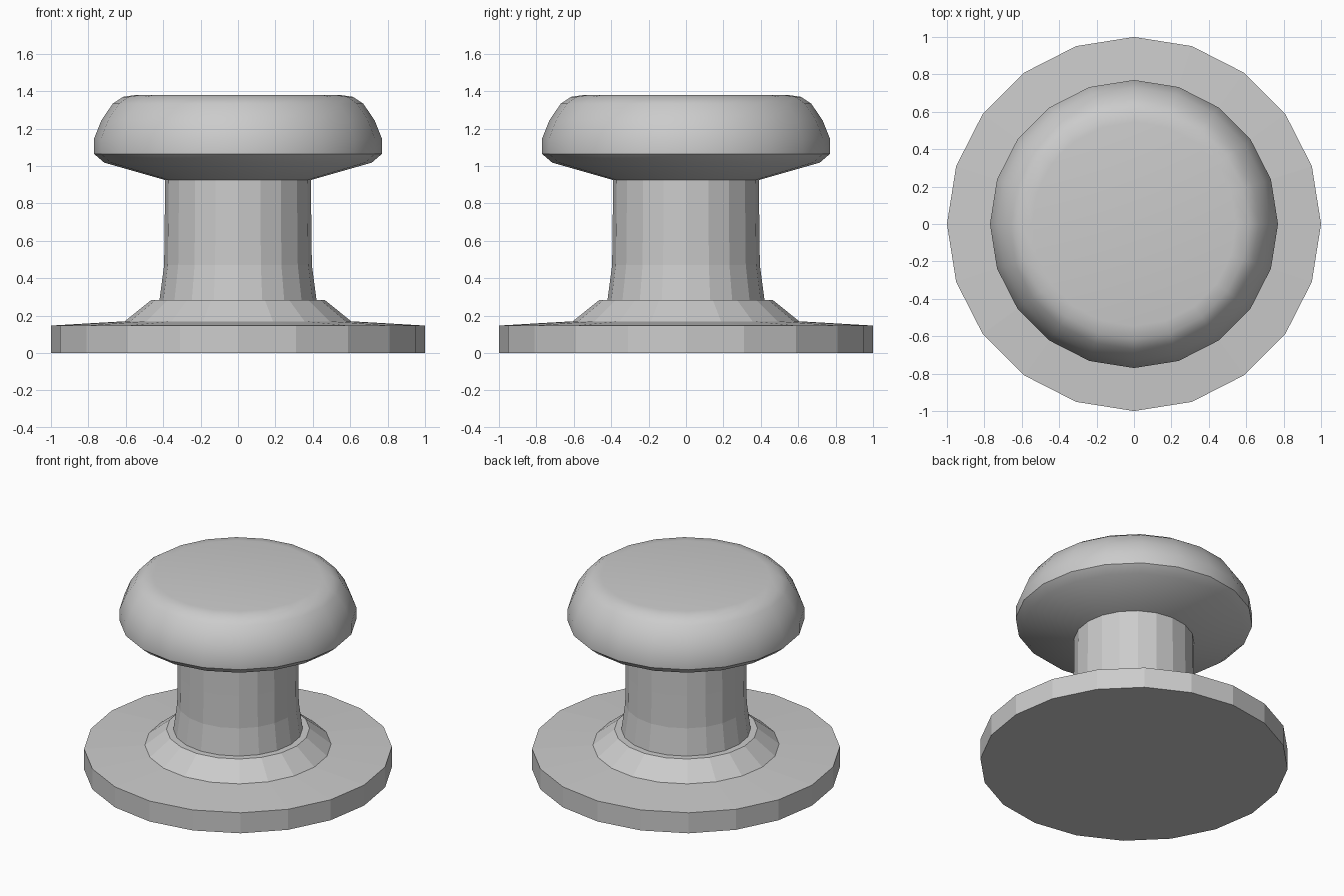
import bpy, bmesh
from math import cos, sin, pi, radians

if "Cube" in bpy.data.objects:
    bpy.data.objects.remove(bpy.data.objects["Cube"])

SIDES = 20


def lathe(name, profile, cap_bottom=False, cap_top=False, smooth=False):
    """Revolve a (radius, height) profile, listed bottom to top, around z."""
    bm = bmesh.new()
    rings = [[bm.verts.new((r * cos(2 * pi * i / SIDES), r * sin(2 * pi * i / SIDES), z))
              for i in range(SIDES)] for r, z in profile]
    for a, b in zip(rings, rings[1:]):
        for i in range(SIDES):
            j = (i + 1) % SIDES
            bm.faces.new((a[i], a[j], b[j], b[i]))
    if cap_bottom:
        bm.faces.new(rings[0][::-1])
    if cap_top:
        bm.faces.new(rings[-1])
    mesh = bpy.data.meshes.new(name)
    bm.to_mesh(mesh)
    bm.free()
    obj = bpy.data.objects.new(name, mesh)
    bpy.context.collection.objects.link(obj)
    if smooth:
        bpy.ops.object.select_all(action='DESELECT')
        obj.select_set(True)
        bpy.context.view_layer.objects.active = obj
        bpy.ops.object.shade_smooth_by_angle(angle=radians(40))
    return obj


# Round base plate with its raised collar
lathe("base_plate", [(1, 0), (1, 0.147), (0.605, 0.17), (0.465, 0.283), (0.42, 0.283)],
      cap_bottom=True)

# Neck, flaring slightly at the foot
lathe("neck", [(0.42, 0.283), (0.395, 0.47), (0.392, 0.7), (0.39, 0.925)])

# Rounded grip with a flat top
lathe("knob_head", [(0.39, 0.925), (0.715, 1.018), (0.77, 1.065), (0.77, 1.145),
                    (0.73, 1.245), (0.67, 1.333), (0.615, 1.37), (0.545, 1.38)],
      cap_top=True, smooth=True)
